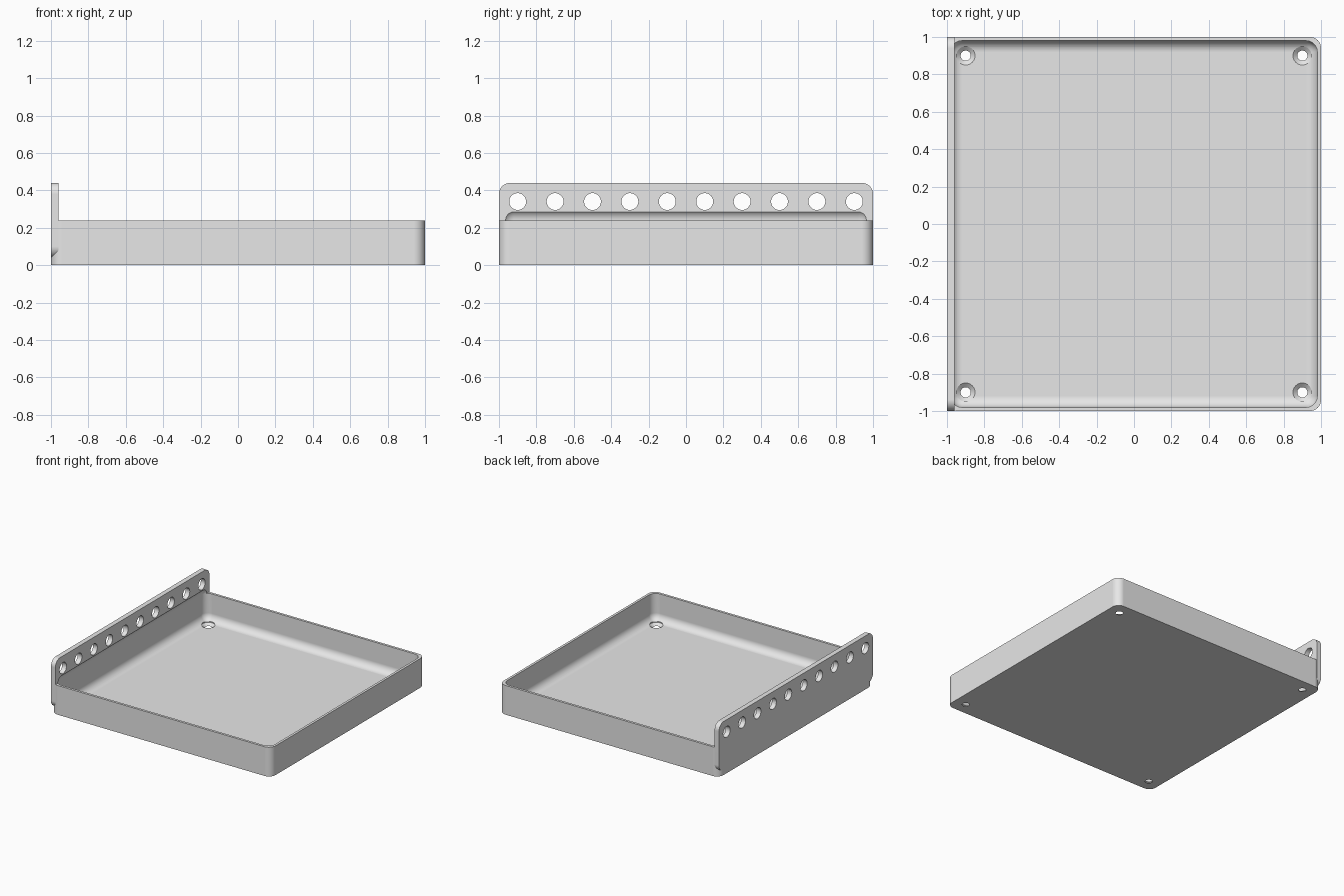
import bpy
import bmesh
from mathutils import Matrix, Vector

if "Cube" in bpy.data.objects:
    bpy.data.objects.remove(bpy.data.objects["Cube"], do_unlink=True)

R = 0.06          # shared corner radius
WALL = 0.02
TRAY_H = 0.24
PLATE_T = 0.04

grey = bpy.data.materials.new("light_grey")
grey.use_nodes = True
grey.diffuse_color = (0.8, 0.8, 0.8, 1)
grey.node_tree.nodes["Principled BSDF"].inputs["Base Color"].default_value = grey.diffuse_color


def finish(bm, name):
    mesh = bpy.data.meshes.new(name)
    bm.to_mesh(mesh)
    bm.free()
    mesh.materials.append(grey)
    ob = bpy.data.objects.new(name, mesh)
    bpy.context.collection.objects.link(ob)
    return ob


def rounded_box(name, lo, hi, axes="xyz"):
    """Box from lo to hi with the edges along the given axes rounded."""
    lo, hi = Vector(lo), Vector(hi)
    bm = bmesh.new()
    bmesh.ops.create_cube(bm, size=1)
    bmesh.ops.scale(bm, vec=hi - lo, verts=bm.verts)
    bmesh.ops.translate(bm, vec=(lo + hi) / 2, verts=bm.verts)
    picked = []
    for e in bm.edges:
        d = e.verts[0].co - e.verts[1].co
        if "xyz"[max(range(3), key=lambda i: abs(d[i]))] in axes:
            picked.append(e)
    bmesh.ops.bevel(bm, geom=picked, offset=R, segments=10, profile=0.5, affect='EDGES')
    return finish(bm, name)


def add_cone(bm, centre, r_low, r_high, depth, turn=None):
    m = Matrix.Translation(centre)
    if turn:
        m = m @ Matrix.Rotation(1.5707963, 4, turn)
    bmesh.ops.create_cone(bm, cap_ends=True, segments=40, radius1=r_low,
                          radius2=r_high, depth=depth, matrix=m)


def combine(target, other, operation):
    mod = target.modifiers.new("combine", 'BOOLEAN')
    mod.operation = operation
    mod.solver = 'EXACT'
    mod.object = other
    bpy.context.view_layer.objects.active = target
    bpy.ops.object.modifier_apply(modifier=mod.name)
    bpy.data.objects.remove(other, do_unlink=True)


# Tray body with upright side plate
tray = rounded_box("tray_with_side_plate", (-1, -1, 0), (1, 1, TRAY_H), "z")
plate = rounded_box("side_plate", (-1, -1, 0.04), (-1 + PLATE_T, 1, 0.44), "x")
combine(tray, plate, 'UNION')

# Cavity, rounded all over, undercutting the plate
inner = 1 - WALL
cavity = rounded_box("cavity", (-inner, -inner, WALL), (inner, inner, TRAY_H + R))
combine(tray, cavity, 'DIFFERENCE')

# Row of holes along the plate
bm = bmesh.new()
for i in range(10):
    add_cone(bm, (-1, -0.9 + 0.2 * i, 0.34), 0.045, 0.045, 0.2, 'Y')
combine(tray, finish(bm, "plate_holes"), 'DIFFERENCE')

# Countersunk screw holes in the floor corners
corners = [(x, y) for x in (-0.9, 0.9) for y in (-0.9, 0.9)]
for low, high, z0, z1 in ((0.027, 0.027, -0.05, 0.1), (0.027, 0.05, 0, WALL),
                          (0.05, 0.05, WALL, 0.1)):
    bm = bmesh.new()
    for x, y in corners:
        add_cone(bm, (x, y, (z0 + z1) / 2), low, high, z1 - z0)
    combine(tray, finish(bm, "screw_holes"), 'DIFFERENCE')

# Smooth fillets, crisp edges
tray.select_set(True)
bpy.context.view_layer.objects.active = tray
bpy.ops.object.shade_smooth_by_angle(angle=0.5)
weighted = tray.modifiers.new("even_normals", 'WEIGHTED_NORMAL')
weighted.keep_sharp = True
